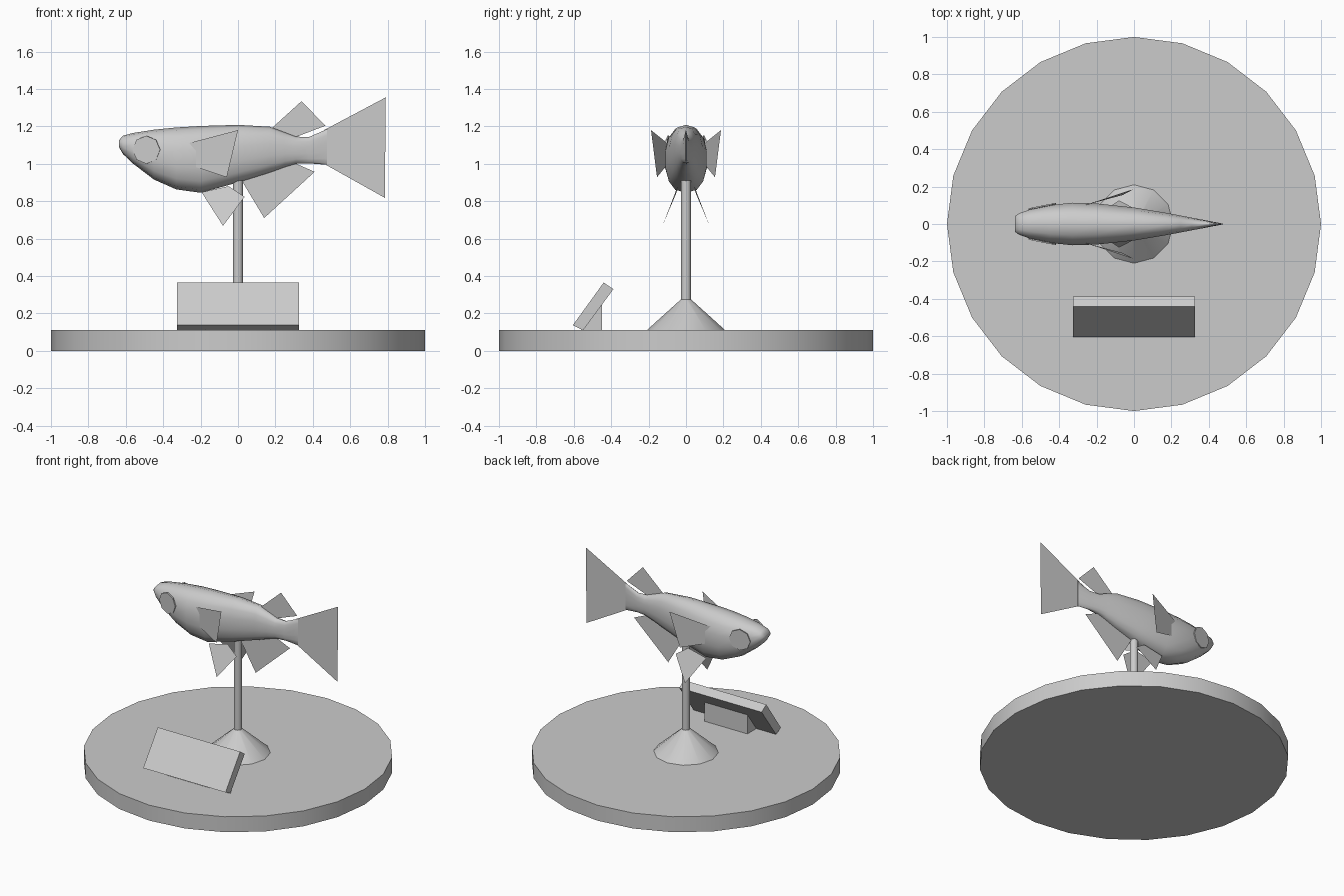
import bpy, bmesh, math
from mathutils import Vector, Matrix

if "Cube" in bpy.data.objects:
    bpy.data.objects.remove(bpy.data.objects["Cube"])

grey = bpy.data.materials.new("plain grey")
grey.diffuse_color = (0.6, 0.6, 0.6, 1)
grey.use_nodes = True
grey.node_tree.nodes["Principled BSDF"].inputs["Base Color"].default_value = grey.diffuse_color


def make(name, verts, faces, smooth=None):
    me = bpy.data.meshes.new(name)
    me.from_pydata(verts, [], faces)
    me.materials.append(grey)
    bm = bmesh.new()
    bm.from_mesh(me)
    bmesh.ops.recalc_face_normals(bm, faces=bm.faces)
    bm.to_mesh(me)
    bm.free()
    ob = bpy.data.objects.new(name, me)
    bpy.context.collection.objects.link(ob)
    if smooth:
        bpy.ops.object.select_all(action='DESELECT')
        ob.select_set(True)
        bpy.context.view_layer.objects.active = ob
        bpy.ops.object.shade_smooth_by_angle(angle=math.radians(smooth))
    return ob


def loft(name, rings, smooth=None):
    """Skin a list of equal-sized rings and cap both ends."""
    n = len(rings[0])
    verts = [p for r in rings for p in r]
    faces = [(k * n + i, k * n + (i + 1) % n, (k + 1) * n + (i + 1) % n, (k + 1) * n + i)
             for k in range(len(rings) - 1) for i in range(n)]
    faces += [tuple(range(n)), tuple(range(len(verts) - n, len(verts)))]
    return make(name, verts, faces, smooth)


def circle(r, z, n):
    return [(r * math.sin(2 * math.pi * i / n), r * math.cos(2 * math.pi * i / n), z)
            for i in range(n)]


def extrude_x(name, profile, half):
    """Extrude a (y, z) profile along x."""
    return loft(name, [[(x, y, z) for y, z in profile] for x in (-half, half)])


# Round base and stand
loft("base", [circle(1, 0, 24), circle(1, 0.11, 24)], 40)
loft("stand_foot", [circle(0.21, 0.11, 12), circle(0.027, 0.275, 12)], 40)
loft("stand_pole", [circle(0.027, 0.25, 12), circle(0.027, 0.95, 12)], 40)

# Tilted sign with a wedge behind it
extrude_x("sign_board", [(-0.605, 0.137), (-0.44, 0.365), (-0.388, 0.33), (-0.55, 0.11)], 0.325)
extrude_x("sign_support", [(-0.56, 0.11), (-0.45, 0.11), (-0.45, 0.26)], 0.17)

# Fish body: x, bottom z, top z, half width
stations = [
    (-0.637, 1.09, 1.125, 0.042), (-0.615, 1.052, 1.15, 0.058), (-0.56, 1.0, 1.165, 0.078),
    (-0.45, 0.916, 1.182, 0.103), (-0.33, 0.863, 1.194, 0.116), (-0.20, 0.845, 1.202, 0.112),
    (0.0, 0.9, 1.208, 0.09), (0.17, 0.953, 1.198, 0.061), (0.25, 0.982, 1.168, 0.046),
    (0.31, 1.0, 1.145, 0.034), (0.38, 1.002, 1.143, 0.021), (0.475, 0.995, 1.185, 0.002)]


def section(x, lo, hi, w, n=14):
    pts = []
    for i in range(n):
        a = 2 * math.pi * i / n
        s, c = math.sin(a), math.cos(a)
        pts.append((x, w * math.copysign(abs(s) ** 0.8, s),
                    (lo + hi) / 2 + (hi - lo) / 2 * math.copysign(abs(c) ** 0.9, c)))
    return pts


loft("fish_body", [section(*s) for s in stations], 60)


# Thin fins along the middle
def middle_fin(name, outline):
    make(name, [(x, 0, z) for x, z in outline], [tuple(range(len(outline)))])


middle_fin("tail_fin", [(0.46, 1.18), (0.79, 1.355), (0.785, 0.818), (0.46, 1.0)])
middle_fin("dorsal_fin", [(0.18, 1.19), (0.34, 1.335), (0.467, 1.203), (0.30, 1.14)])
middle_fin("anal_fin", [(0.02, 0.91), (0.14, 0.71), (0.41, 0.957), (0.30, 1.005)])

# Paired fins and eyes
for side, s in (("left", 1), ("right", -1)):
    for name, pts in (
            ("pectoral_fin", [(-0.265, 0.1, 1.11), (0, 0.187, 1.18), (-0.06, 0.155, 0.928),
                              (-0.265, 0.1, 0.995)]),
            ("pelvic_fin", [(-0.195, 0.05, 0.848), (-0.08, 0.126, 0.668), (0.035, 0.066, 0.823),
                            (-0.05, 0.045, 0.88)])):
        make(f"{side}_{name}", [(x, s * y, z) for x, y, z in pts], [(0, 1, 2, 3)])
    # Flat eye disc lying on the cheek
    frame = Vector((-0.2, s, -0.03)).to_track_quat('Z', 'Y').to_matrix().to_4x4()
    place = Matrix.Translation((-0.49, s * 0.094, 1.075)) @ frame
    loft(f"{side}_eye", [[place @ Vector(p) for p in circle(0.075, z, 8)] for z in (-0.005, 0.003)])
